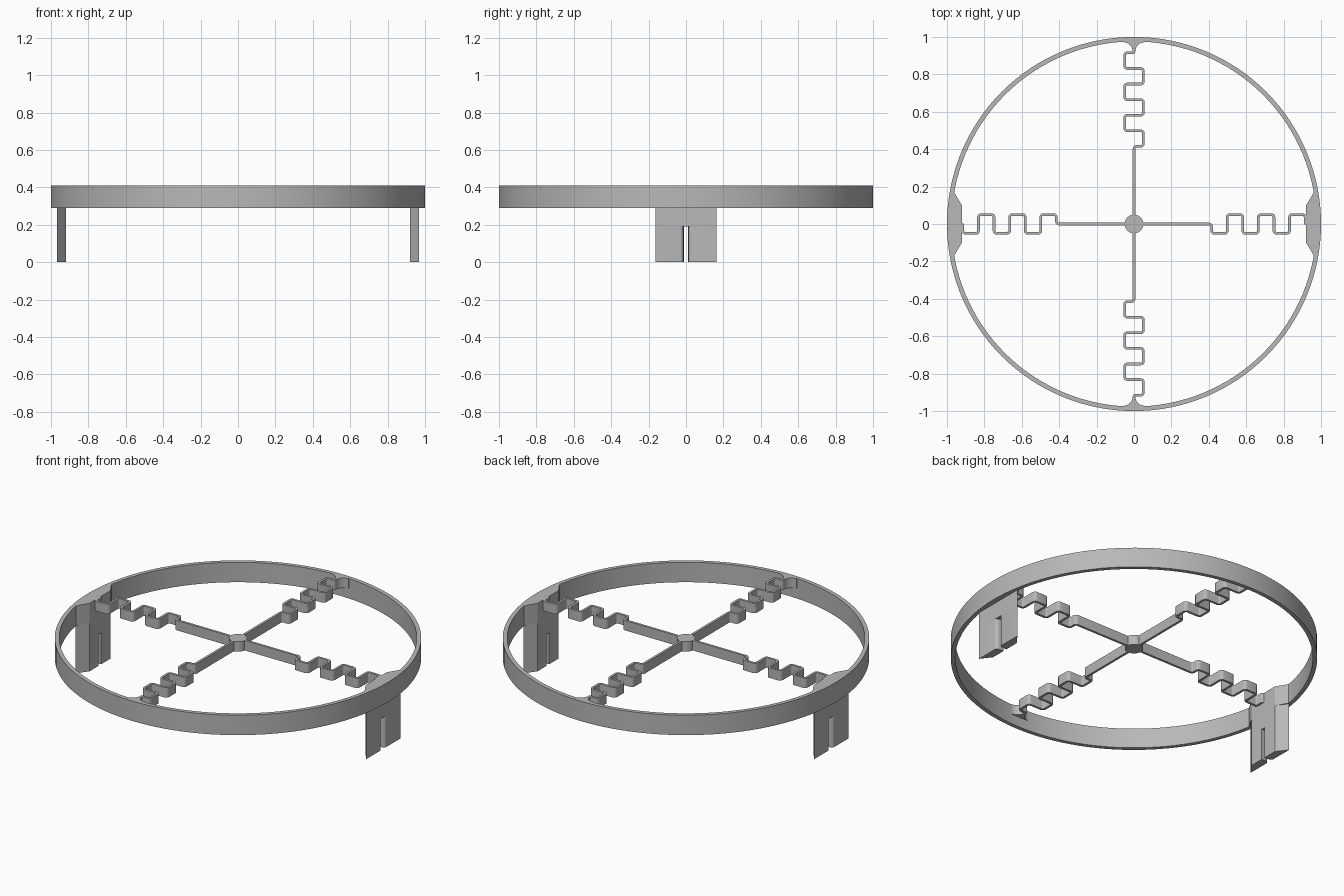
import bpy, bmesh, math
from mathutils import Vector, Matrix

if "Cube" in bpy.data.objects:
    bpy.data.objects.remove(bpy.data.objects["Cube"], do_unlink=True)

grey = bpy.data.materials.new("plain_grey")
grey.use_nodes = True
colour = (0.48, 0.48, 0.48, 1)
grey.diffuse_color = colour
grey.node_tree.nodes["Principled BSDF"].inputs["Base Color"].default_value = colour

TOP, RING_LOW, ARM_LOW, SLOT_TOP = 0.41, 0.29, 0.35, 0.19
RING_IN = 0.976


def finish(name, bm, angle=0.0):
    """Turn a bmesh into a named object, rotated about the hub."""
    bmesh.ops.recalc_face_normals(bm, faces=bm.faces)
    bmesh.ops.rotate(bm, verts=bm.verts, cent=(0, 0, 0),
                     matrix=Matrix.Rotation(angle, 3, 'Z'))
    mesh = bpy.data.meshes.new(name)
    bm.to_mesh(mesh)
    bm.free()
    mesh.materials.append(grey)
    obj = bpy.data.objects.new(name, mesh)
    bpy.context.collection.objects.link(obj)
    bpy.ops.object.select_all(action='DESELECT')
    obj.select_set(True)
    bpy.context.view_layer.objects.active = obj
    bpy.ops.object.shade_smooth_by_angle(angle=math.radians(25))
    return obj


def raise_faces(bm, faces, height):
    new = bmesh.ops.extrude_face_region(bm, geom=faces, use_keep_orig=True)
    verts = [g for g in new["geom"] if isinstance(g, bmesh.types.BMVert)]
    bmesh.ops.translate(bm, verts=verts, vec=(0, 0, height))


def prism(bm, outline, low, high):
    face = bm.faces.new([bm.verts.new((x, y, low)) for x, y in outline])
    raise_faces(bm, [face], high - low)


def ribbon(bm, path, width, low, high, closed=False):
    """Upright strip of constant width along a flat path."""
    n, rows = len(path), []
    for i, p in enumerate(path):
        before = path[i - 1] if closed or i else p
        after = path[(i + 1) % n] if closed or i < n - 1 else p
        a, b = (p - before).normalized(), (after - p).normalized()
        t = (a + b).normalized()
        mitre = max(t.dot(b), t.dot(a))
        side = Vector((-t.y, t.x)) * (width / 2 / mitre)
        rows.append([bm.verts.new((*(p + s * side), low)) for s in (1, -1)])
    pairs = list(zip(rows, rows[1:])) + ([(rows[-1], rows[0])] if closed else [])
    faces = [bm.faces.new((r[0], r[1], q[1], q[0])) for r, q in pairs]
    raise_faces(bm, faces, high - low)


def rounded(points, radius, steps=4):
    """Round every inner corner of a path."""
    pts = [Vector(p) for p in points]
    out = [pts[0]]
    for a, p, b in zip(pts, pts[1:], pts[2:]):
        r = min(radius, (a - p).length * 0.45, (b - p).length * 0.45)
        start, end = p + (a - p).normalized() * r, p + (b - p).normalized() * r
        centre = start + end - p
        for k in range(steps + 1):
            u = math.pi / 2 * k / steps
            out.append(centre + (start - centre) * math.cos(u)
                       + (end - centre) * math.sin(u))
    return out + [pts[-1]]


def arc(radius, start, end, steps):
    return [Vector((radius * math.cos(start + (end - start) * k / steps),
                    radius * math.sin(start + (end - start) * k / steps)))
            for k in range(steps + 1)]


# Outer ring
bm = bmesh.new()
ribbon(bm, arc((1 + RING_IN) / 2, 0, 2 * math.pi, 128)[:-1], 1 - RING_IN,
       RING_LOW, TOP, closed=True)
finish("outer_ring", bm)

# Centre hub
bm = bmesh.new()
prism(bm, arc(0.05, 0, 2 * math.pi, 32)[:-1], ARM_LOW, TOP)
finish("hub", bm)

# Four spring arms: a straight spoke, then a square meander
meander = [(0.045, 0), (0.415, 0)]
for k in range(6):
    y = 0.05 if k % 2 else -0.05
    meander += [(0.415 + k / 12, y), (0.415 + (k + 1) / 12, y)]
meander += [(0.915, 0), (0.93, 0)]
for i in range(4):
    bm = bmesh.new()
    ribbon(bm, rounded(meander, 0.014), 0.014, ARM_LOW, TOP)
    finish(f"spring_arm_{i + 1}", bm, i * math.pi / 2)

# Flared gussets joining the front and back arms to the ring
flare = [(0.922 + 0.05 * math.sin(u), 0.057 - 0.05 * math.cos(u))
         for u in (math.pi / 2 * k / 8 for k in range(9))]
gusset = flare + [(RING_IN + 0.004, 0.057), (RING_IN + 0.004, -0.057)]
gusset += [(x, -y) for x, y in reversed(flare)]
for name, turn in (("back_gusset", 1), ("front_gusset", -1)):
    bm = bmesh.new()
    prism(bm, gusset, ARM_LOW, TOP)
    finish(name, bm, turn * math.pi / 2)

# Side feet: pad inside the ring, leg below it, slot with rounded outer lips
INNER, OUTER, NARROW, WIDE = 0.92, 0.968, 0.1, 0.164
lip = [(OUTER - 0.026 * (1 - math.sin(u)), 0.03 - 0.018 * math.cos(u))
       for u in (math.pi / 2 * k / 6 for k in range(7))]
half_leg = [(INNER, 0.012)] + lip + [(OUTER, WIDE), (INNER, NARROW)]
block = [(INNER, -NARROW), (OUTER, -WIDE), (OUTER, WIDE), (INNER, NARROW)]
pad = [(INNER, -NARROW), (0.962, -0.17)] + arc(0.985, -0.174, 0.174, 10)
pad += [(0.962, 0.17), (INNER, NARROW)]
for name, angle in (("left", 0), ("right", math.pi)):
    bm = bmesh.new()
    prism(bm, pad, RING_LOW, TOP)
    finish(f"{name}_pad", bm, angle)
    bm = bmesh.new()
    prism(bm, block, SLOT_TOP, RING_LOW)
    for s in (1, -1):
        prism(bm, [(x, s * y) for x, y in half_leg], 0, SLOT_TOP)
    finish(f"{name}_slotted_leg", bm, angle)
